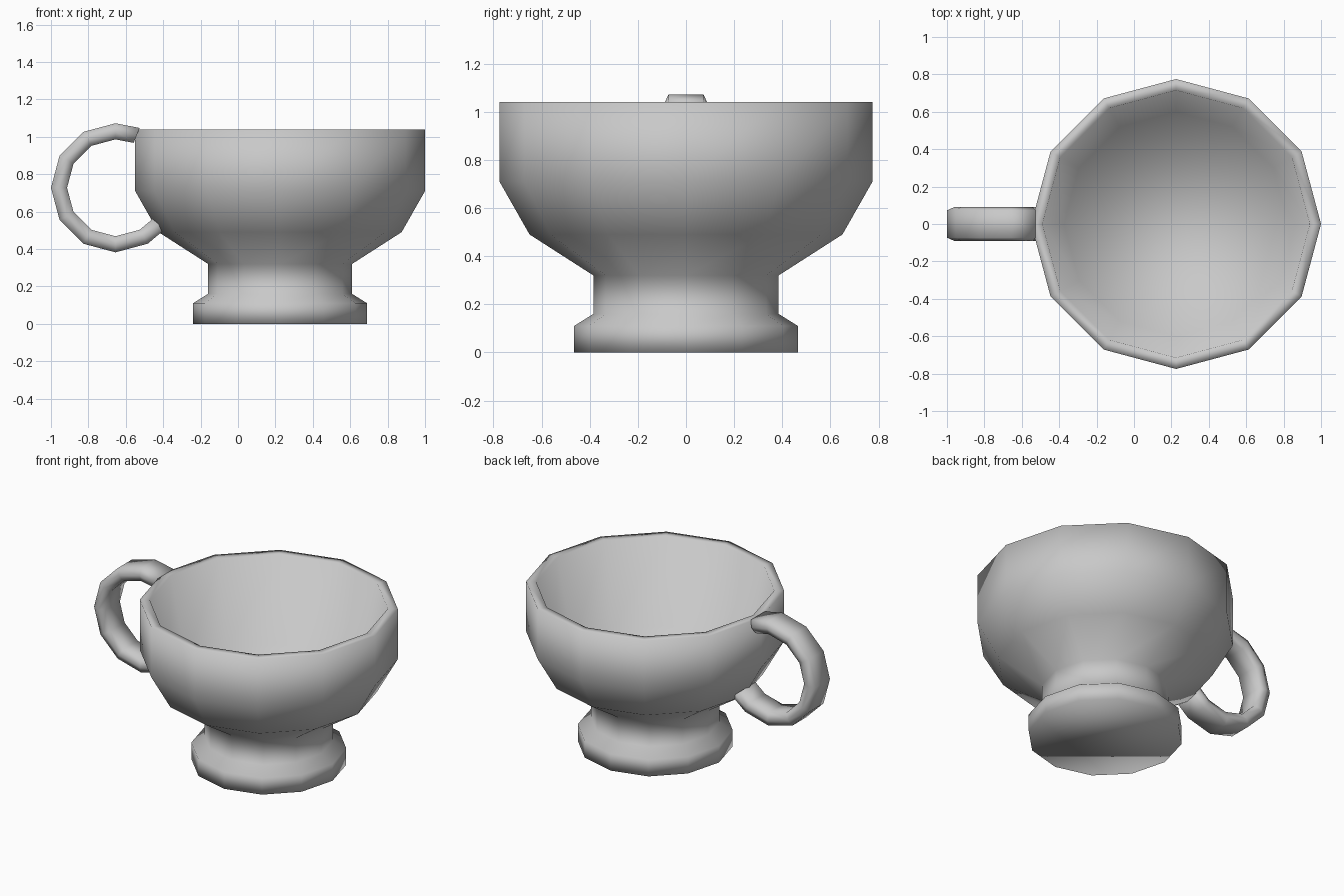
import bpy
import bmesh
from math import cos, sin, radians, tau

old = bpy.data.objects.get("Cube")
if old:
    bpy.data.objects.remove(old)

# Single plain grey for the whole cup
grey = bpy.data.materials.new("plain grey")
grey.use_nodes = True
colour = (0.58, 0.58, 0.58, 1)
grey.diffuse_color = colour
grey.node_tree.nodes["Principled BSDF"].inputs["Base Color"].default_value = colour


def loft(name, rings):
    """Join closed rings of points with quads and cap both ends."""
    bm = bmesh.new()
    loops = [[bm.verts.new(p) for p in ring] for ring in rings]
    for a, b in zip(loops, loops[1:]):
        for i in range(len(a)):
            j = (i + 1) % len(a)
            bm.faces.new((a[i], a[j], b[j], b[i]))
    bm.faces.new(loops[0])
    bm.faces.new(loops[-1])
    bmesh.ops.recalc_face_normals(bm, faces=bm.faces)
    for face in bm.faces:
        face.smooth = True
    mesh = bpy.data.meshes.new(name)
    bm.to_mesh(mesh)
    bm.free()
    mesh.materials.append(grey)
    obj = bpy.data.objects.new(name, mesh)
    bpy.context.collection.objects.link(obj)
    return obj


# Cup: foot, neck, bowl, rim and inside floor as one twelve-sided turned shape
SIDES = 12
CUP_X = 0.225
profile = [(0.465, 0), (0.465, 0.11), (0.385, 0.16), (0.385, 0.32),
           (0.65, 0.49), (0.775, 0.71), (0.775, 1.04),
           (0.715, 1.04), (0.6, 0.5)]
loft("cup", [[(CUP_X + r * cos(tau * i / SIDES), r * sin(tau * i / SIDES), z)
              for i in range(SIDES)] for r, z in profile])

# Handle: faceted open ring whose ends are buried in the cup wall
HANDLE_X, HANDLE_Z, RADIUS = -0.655, 0.727, 0.302
section = [(0.043, -0.073), (0.043, 0.073), (0, 0.092),
           (-0.043, 0.073), (-0.043, -0.073), (0, -0.092)]
angles = [68] + list(range(90, 301, 30)) + [320]
loft("handle", [[(HANDLE_X + (RADIUS + d) * cos(radians(a)), y,
                  HANDLE_Z + (RADIUS + d) * sin(radians(a)))
                 for d, y in section] for a in angles])
